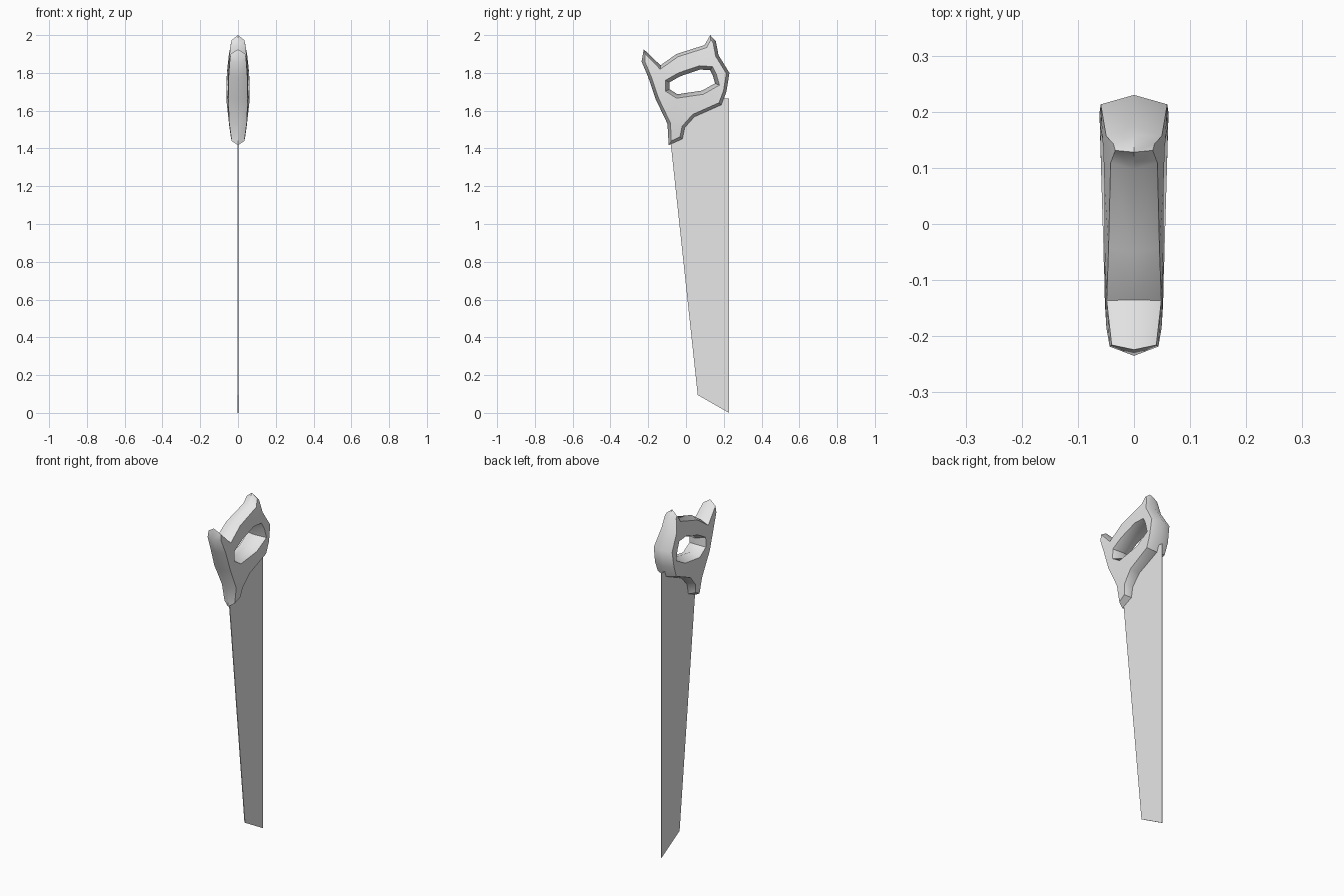
import bpy
import bmesh
import math
from mathutils import Vector

cube = bpy.data.objects.get("Cube")
if cube:
    bpy.data.objects.remove(cube, do_unlink=True)

grey = bpy.data.materials.new("light grey")
grey.use_nodes = True
grey.diffuse_color = (0.8, 0.8, 0.8, 1)
grey.node_tree.nodes["Principled BSDF"].inputs["Base Color"].default_value = (0.8, 0.8, 0.8, 1)


def finish(bm, name):
    bmesh.ops.recalc_face_normals(bm, faces=bm.faces[:])
    mesh = bpy.data.meshes.new(name)
    bm.to_mesh(mesh)
    bm.free()
    mesh.materials.append(grey)
    obj = bpy.data.objects.new(name, mesh)
    bpy.context.collection.objects.link(obj)
    return obj


def inset(points, distance):
    """Offset a clockwise (y, z) loop to its inner side, with limited mitres."""
    pts = [Vector(p) for p in points]
    result = []
    for i, p in enumerate(pts):
        a = (p - pts[i - 1]).normalized()
        b = (pts[(i + 1) % len(pts)] - p).normalized()
        na, nb = Vector((a.y, -a.x)), Vector((b.y, -b.x))
        mid = (na + nb).normalized()
        result.append(p + mid * distance / max(mid.dot(na), 0.6))
    return result


def half_width(y, z):
    """The grip is fullest at mid height and towards the back."""
    return 0.056 * math.sqrt(max(0.05, 1 - ((z - 1.7) / 0.33) ** 2)) * (1 + 0.5 * y)


# Handle outline with two horns and a lower toe, clockwise in (y, z)
outline = [(-0.224, 1.925), (-0.135, 1.84), (-0.05, 1.90), (0.098, 1.947),
           (0.128, 2.0), (0.158, 1.968), (0.172, 1.894), (0.23, 1.80),
           (0.214, 1.70), (0.187, 1.63), (0.045, 1.567), (-0.006, 1.51),
           (-0.018, 1.45), (-0.092, 1.417), (-0.098, 1.53), (-0.16, 1.66),
           (-0.2, 1.777), (-0.235, 1.86)]
# Edge of the finger hole on the side faces, clockwise
hole = [(-0.108, 1.761), (-0.04, 1.80), (0.071, 1.838), (0.14, 1.833),
        (0.161, 1.793), (0.177, 1.735), (0.092, 1.687), (-0.05, 1.666),
        (-0.108, 1.703)]

bm = bmesh.new()


def add_loop(points):
    return [bm.verts.new((0, y, z)) for y, z in points]


# Each rim meets in a central ridge and spreads to both side faces
ridges = [add_loop(outline), add_loop(inset(hole, 0.02))]
for side in (1, -1):
    borders = [add_loop(inset(outline, 0.016)), add_loop(hole)]
    edges = []
    for loop in borders:
        edges += [bm.edges.new((loop[i - 1], v)) for i, v in enumerate(loop)]
    bmesh.ops.triangle_fill(bm, edges=edges, use_beauty=True, normal=(side, 0, 0))
    for ridge, loop in zip(ridges, borders):
        for i, v in enumerate(loop):
            v.co.x = side * half_width(v.co.y, v.co.z)
            bm.faces.new((ridge[i - 1], ridge[i], v, loop[i - 1]))
handle = finish(bm, "handle")
bpy.ops.object.select_all(action="DESELECT")
handle.select_set(True)
bpy.context.view_layer.objects.active = handle
bpy.ops.object.shade_smooth_by_angle(angle=math.radians(42))

# Thin tapered blade, its top hidden in the handle
profile = [(-0.08, 1.42), (0.062, 0.095), (0.228, 0.0), (0.228, 1.665),
           (0.1, 1.665), (-0.09, 1.58)]
thickness = 0.004
bm = bmesh.new()
face = bm.faces.new([bm.verts.new((-thickness / 2, y, z)) for y, z in profile])
top = bmesh.ops.extrude_face_region(bm, geom=[face])["geom"]
bmesh.ops.translate(bm, vec=(thickness, 0, 0),
                    verts=[g for g in top if isinstance(g, bmesh.types.BMVert)])
finish(bm, "blade")
